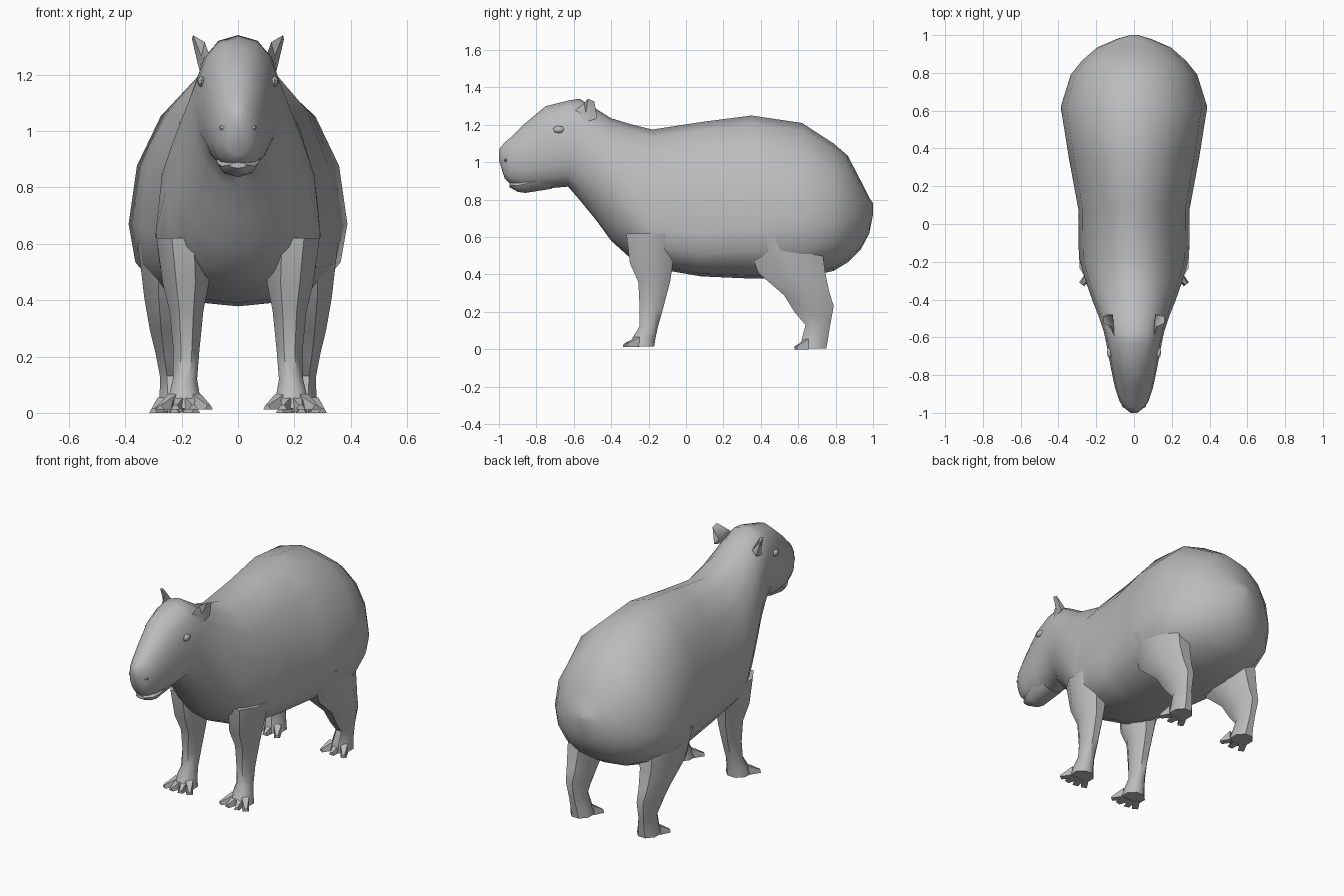
import bpy, bmesh, math
from mathutils import Vector

if "Cube" in bpy.data.objects:
    bpy.data.objects.remove(bpy.data.objects["Cube"])

grey = bpy.data.materials.new("warm grey")
grey.diffuse_color = (0.5, 0.5, 0.5, 1)
grey.use_nodes = True
grey.node_tree.nodes["Principled BSDF"].inputs["Base Color"].default_value = grey.diffuse_color


def make(name, bm, angle=50, mirror=False):
    """Turn a bmesh into a smooth-shaded object, optionally mirrored across x."""
    bmesh.ops.recalc_face_normals(bm, faces=bm.faces)
    me = bpy.data.meshes.new(name)
    bm.to_mesh(me)
    bm.free()
    ob = bpy.data.objects.new(name, me)
    bpy.context.collection.objects.link(ob)
    me.materials.append(grey)
    bpy.ops.object.select_all(action='DESELECT')
    bpy.context.view_layer.objects.active = ob
    ob.select_set(True)
    bpy.ops.object.shade_smooth_by_angle(angle=math.radians(angle))
    if mirror:
        ob.modifiers.new("mirror", 'MIRROR').use_mirror_merge = False
    return ob


def loft(bm, rings):
    """Skin a list of closed point rings and cap both ends."""
    loops = [[bm.verts.new(p) for p in r] for r in rings]
    n = len(loops[0])
    for a, b in zip(loops, loops[1:]):
        for i in range(n):
            j = (i + 1) % n
            bm.faces.new((a[i], a[j], b[j], b[i]))
    bm.faces.new(loops[0])
    bm.faces.new(loops[-1][::-1])


def power(v, e):
    return math.copysign(abs(v) ** e, v)


def section(y, zb, zt, zw, w, eu, el, n=16):
    """Cross-section with its widest point at zw and separate upper / lower roundness."""
    pts = []
    for i in range(n):
        a = 2 * math.pi * i / n
        s, c = math.sin(a), math.cos(a)
        e = 2 / (eu if s > 0 else el)
        h = (zt - zw) if s > 0 else (zw - zb)
        pts.append((w * power(c, e), y, zw + h * power(s, e)))
    return pts


# Head, neck and trunk: y, bottom, top, widest height, half width, roundness
stations = [
    (-1.00, 1.01, 1.07, 1.04, .018, 2, 2),
    (-.97, .915, 1.105, 1.02, .055, 2, 2.2),
    (-.94, .885, 1.13, 1.01, .076, 2, 2.2),
    (-.87, .86, 1.20, 1.02, .100, 2, 2.2),
    (-.75, .86, 1.30, 1.04, .125, 2.3, 2.2),
    (-.63, .87, 1.33, 1.07, .147, 2.5, 2),
    (-.57, .80, 1.34, 1.04, .160, 2.3, 2),
    (-.48, .69, 1.285, .98, .190, 2.1, 2),
    (-.40, .58, 1.235, .90, .222, 2, 2),
    (-.30, .49, 1.205, .78, .257, 2, 2.1),
    (-.18, .435, 1.175, .64, .292, 2, 2.4),
    (.08, .39, 1.215, .62, .295, 2, 2.5),
    (.35, .378, 1.25, .65, .345, 2, 2.5),
    (.62, .378, 1.21, .67, .388, 2, 2.5),
    (.79, .42, 1.10, .68, .335, 2, 2.3),
    (.865, .465, 1.035, .70, .275, 2, 2.2),
    (.935, .535, .90, .71, .195, 2, 2.2),
    (.98, .62, .81, .73, .09, 2, 2),
    (1.00, .72, .78, .76, .02, 2, 2),
]
bm = bmesh.new()
loft(bm, [section(*s) for s in stations])
make("body", bm)


def leg(name, rings):
    """Leg from stacked 8-sided rings: x, y, z, half width, half depth, slope."""
    bm = bmesh.new()
    out = []
    for x, y, z, rx, ry, sl in rings:
        ring = []
        for i in range(8):
            a = math.pi * (i + .5) / 4
            dy = ry * math.sin(a) * 1.08
            ring.append((x + rx * math.cos(a) * 1.08, y + dy, z + sl * dy))
        out.append(ring)
    loft(bm, out)
    make(name, bm, mirror=True)


leg("front_leg", [
    (.195, -.17, .62, .095, .15, 0),
    (.185, -.185, .46, .082, .115, 0),
    (.183, -.17, .36, .060, .085, 0),
    (.183, -.185, .22, .046, .063, 0),
    (.188, -.20, .12, .043, .050, 0),
    (.190, -.225, .06, .055, .062, 0),
    (.190, -.235, .015, .065, .065, 0),
])
leg("hind_leg", [
    (.235, .52, .60, .120, .20, 0),
    (.245, .565, .41, .088, .18, 0),
    (.243, .645, .30, .070, .120, .1),
    (.240, .685, .215, .052, .105, .15),
    (.235, .705, .13, .042, .066, 0),
    (.228, .69, .06, .050, .070, 0),
    (.225, .68, .005, .060, .070, 0),
])


def toes(name, cx, cy, z, spread, reach, count):
    """Fan of wedge-shaped toes."""
    bm = bmesh.new()
    for k in range(count):
        t = 2 * k / (count - 1) - 1
        d = Vector((t * spread, -1, 0)).normalized()
        side = Vector((-d.y, d.x, 0)) * .021
        root = Vector((cx + t * .042, cy, z))
        tip = root + d * reach
        up = Vector((0, 0, 1))
        a, b = root + side, root - side
        pts = [a, b, tip - side * .8, tip + side * .8,
               a + up * .055, b + up * .055,
               tip - side * .3 + up * .016, tip + side * .3 + up * .016]
        v = [bm.verts.new(p) for p in pts]
        for f in ((0, 1, 2, 3), (4, 5, 6, 7), (0, 1, 5, 4), (1, 2, 6, 5),
                  (2, 3, 7, 6), (3, 0, 4, 7)):
            bm.faces.new([v[i] for i in f])
    make(name, bm, 30, mirror=True)


toes("front_toes", .190, -.26, .012, .75, .075, 4)
toes("hind_toes", .225, -.0 + .645, .0, .6, .065, 3)

# Ears: pointed leaf shells with a scooped front
bm = bmesh.new()
rim = [(.102, -.60, 1.27), (.118, -.545, 1.315), (.160, -.525, 1.34),
       (.163, -.49, 1.325), (.142, -.475, 1.235), (.135, -.55, 1.21)]
v = [bm.verts.new(p) for p in rim]
front = bm.verts.new((.130, -.535, 1.265))
back = bm.verts.new((.112, -.48, 1.265))
for i in range(6):
    bm.faces.new((v[i], v[(i + 1) % 6], front))
    bm.faces.new((v[(i + 1) % 6], v[i], back))
make("ear", bm, 40, mirror=True)


def bead(name, pos, size):
    """Small faceted bead squashed to the given half sizes."""
    bm = bmesh.new()
    bmesh.ops.create_uvsphere(bm, u_segments=8, v_segments=5, radius=1)
    for p in bm.verts:
        p.co = Vector([c * s + o for c, s, o in zip(p.co, size, pos)])
    make(name, bm, 40, mirror=True)


bead("eye", (.130, -.68, 1.175), (.014, .032, .019))
bead("nostril", (.050, -.962, 1.012), (.016, .012, .010))

# Lower jaw: shallow wedge tucked beneath the muzzle
bm = bmesh.new()
loft(bm, [section(-.945, .868, .888, .88, .030, 2, 2, 8),
          section(-.90, .842, .90, .875, .058, 2, 2, 8),
          section(-.86, .836, .92, .885, .072, 2, 2, 8),
          section(-.72, .858, .96, .92, .085, 2, 2, 8)])
make("lower_jaw", bm)
